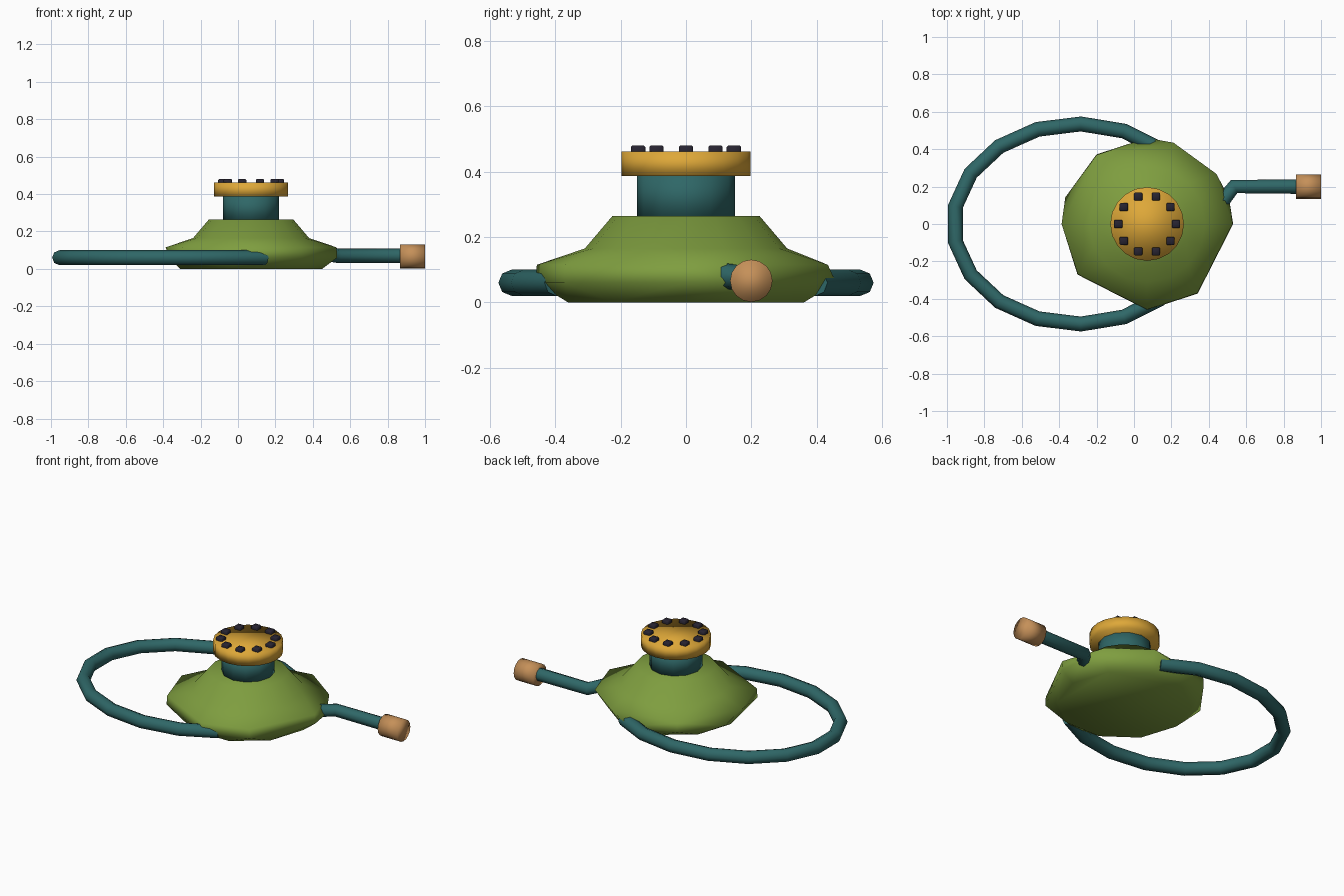
import bpy, bmesh
from math import sin, cos, radians, pi
from mathutils import Vector

cube = bpy.data.objects.get("Cube")
if cube:
    bpy.data.objects.remove(cube, do_unlink=True)

CX = 0.07  # flask axis


def material(name, rgb):
    m = bpy.data.materials.new(name)
    m.use_nodes = True
    m.diffuse_color = (*rgb, 1)
    bsdf = next(n for n in m.node_tree.nodes if n.type == 'BSDF_PRINCIPLED')
    bsdf.inputs["Base Color"].default_value = (*rgb, 1)
    return m


olive = material("olive green", (0.21, 0.34, 0.05))
teal = material("dark teal", (0.028, 0.135, 0.135))
gold = material("golden yellow", (0.73, 0.39, 0.04))
copper = material("copper tan", (0.56, 0.28, 0.10))
black = material("near black", (0.02, 0.017, 0.03))


def finish(bm, name, mat, smooth=True):
    bmesh.ops.recalc_face_normals(bm, faces=bm.faces)
    mesh = bpy.data.meshes.new(name)
    bm.to_mesh(mesh)
    bm.free()
    ob = bpy.data.objects.new(name, mesh)
    bpy.context.collection.objects.link(ob)
    mesh.materials.append(mat)
    for p in mesh.polygons:
        p.use_smooth = smooth
    return ob


def ring(bm, angles, r, z):
    return [bm.verts.new((CX + r * cos(radians(a)), r * sin(radians(a)), z)) for a in angles]


def cylinder(name, mat, r, depth, loc, sides, along_x=False):
    bm = bmesh.new()
    bmesh.ops.create_cone(bm, cap_ends=True, segments=sides, radius1=r, radius2=r, depth=depth)
    ob = finish(bm, name, mat)
    ob.location = loc
    if along_x:
        ob.rotation_euler = (0, pi / 2, 0)
    return ob


def tube(name, mat, points, r):
    cu = bpy.data.curves.new(name, 'CURVE')
    cu.dimensions = '3D'
    cu.bevel_depth = r
    cu.bevel_resolution = 2
    cu.use_fill_caps = True
    sp = cu.splines.new('POLY')
    sp.points.add(len(points) - 1)
    for p, co in zip(sp.points, points):
        p.co = (*co, 1)
    sp.use_smooth = True
    ob = bpy.data.objects.new(name, cu)
    bpy.context.collection.objects.link(ob)
    cu.materials.append(mat)
    bpy.ops.object.select_all(action='DESELECT')
    ob.select_set(True)
    bpy.context.view_layer.objects.active = ob
    bpy.ops.object.convert(target='MESH')
    return ob


# Faceted flask body: uneven hulled rim below, sloped shoulder above
bm = bmesh.new()
even = [a * 22.5 for a in range(16)]
ring(bm, [a * 36 for a in range(10)], 0.38, 0)
ring(bm, [0, 18, 90, 126, 162, 216, 270, 306], 0.46, 0.06)
ring(bm, [0, 36, 72, 126, 180, 216, 270, 306], 0.457, 0.115)
shoulder = ring(bm, even, 0.31, 0.165)
bmesh.ops.convex_hull(bm, input=bm.verts[:])
lid = [f for f in bm.faces if all(v.co.z > 0.16 for v in f.verts)]
bmesh.ops.delete(bm, geom=lid, context='FACES')
top = ring(bm, even, 0.225, 0.265)
for i in range(16):
    j = (i + 1) % 16
    bm.faces.new((shoulder[i], shoulder[j], top[j], top[i]))
bm.faces.new(top)
loose = [v for v in bm.verts if not v.link_faces]
bmesh.ops.delete(bm, geom=loose, context='VERTS')
bmesh.ops.dissolve_limit(bm, angle_limit=0.01, verts=bm.verts, edges=bm.edges)
finish(bm, "flask_body", olive)

# Neck and screw cap
cylinder("neck", teal, 0.15, 0.15, (CX, 0, 0.325), 12)
cylinder("cap", gold, 0.197, 0.075, (CX, 0, 0.424), 20)

# Ring of studs on the cap
for i in range(10):
    a = 2 * pi * i / 10
    bm = bmesh.new()
    bmesh.ops.create_cube(bm, size=1)
    bmesh.ops.scale(bm, vec=(0.044, 0.044, 0.04), verts=bm.verts)
    bmesh.ops.bevel(bm, geom=bm.edges[:], offset=0.005, segments=1, affect='EDGES')
    stud = finish(bm, f"cap_stud_{i + 1}", black)
    stud.location = (CX + 0.154 * cos(a), 0.154 * sin(a), 0.461)

# Carrying loop: elliptical arc with both ends inside the body
loop = []
for i in range(14):
    a = radians(48 + 264 * i / 13)
    loop.append((-0.3 + 0.665 * cos(a), 0.535 * sin(a), 0.06))
tube("carrying_loop", teal, loop, 0.04)

# Drinking hose and its end piece
tube("hose", teal, [(0.40, 0.05, 0.08), (0.475, 0.125, 0.08),
                    (0.535, 0.20, 0.07), (0.90, 0.20, 0.07)], 0.039)
cylinder("hose_end", copper, 0.065, 0.134, (0.933, 0.2, 0.066), 16, along_x=True)
